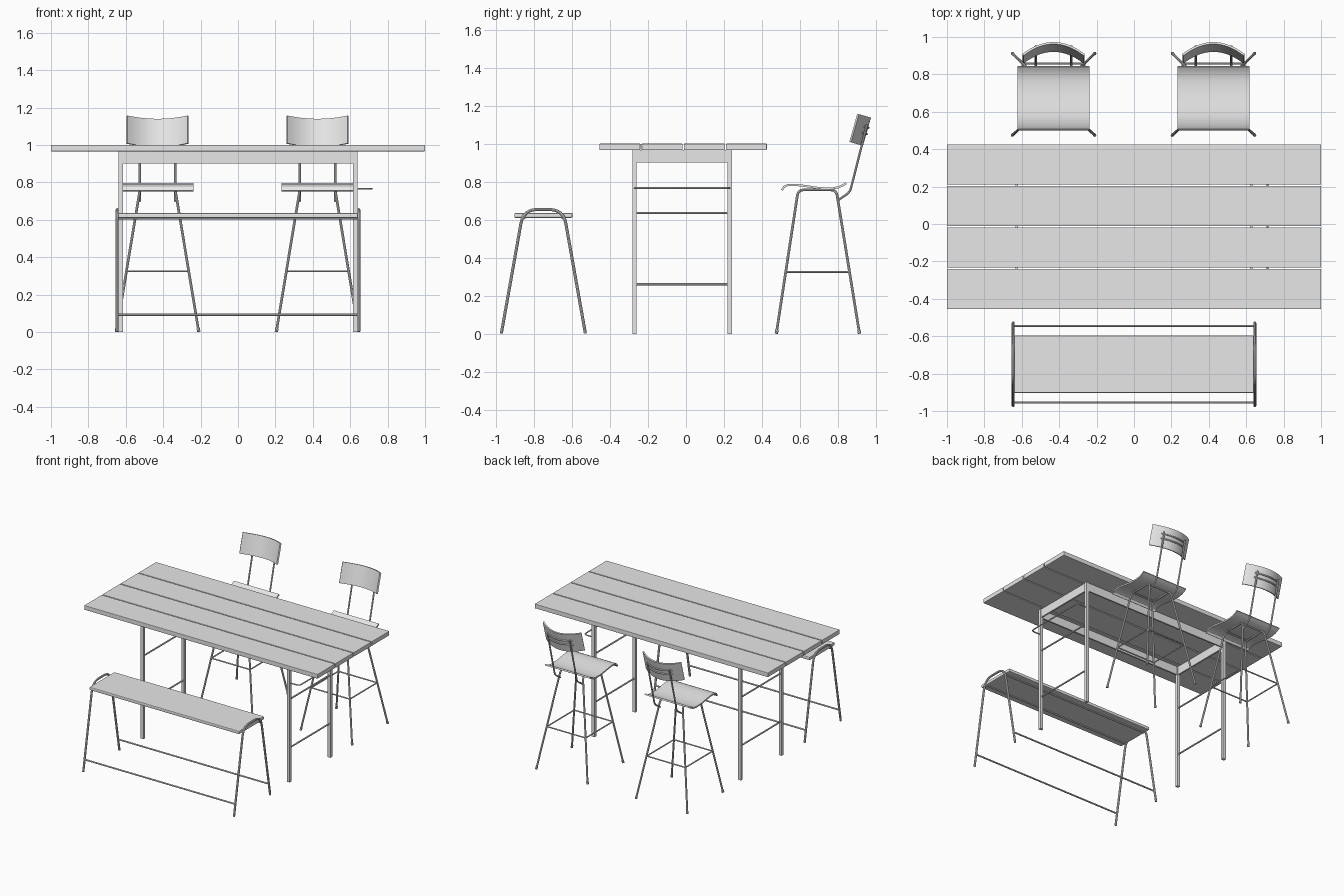
import bpy
import bmesh
import math
from mathutils import Vector

cube = bpy.data.objects.get("Cube")
if cube:
    bpy.data.objects.remove(cube, do_unlink=True)

grey = bpy.data.materials.new("light_grey")
grey.use_nodes = True
grey.diffuse_color = (0.8, 0.8, 0.8, 1)
grey.node_tree.nodes["Principled BSDF"].inputs["Base Color"].default_value = (0.8, 0.8, 0.8, 1)


def activate(obj):
    bpy.ops.object.select_all(action="DESELECT")
    obj.select_set(True)
    bpy.context.view_layer.objects.active = obj


def add_mesh(name, bm, smooth=False):
    mesh = bpy.data.meshes.new(name)
    bm.to_mesh(mesh)
    bm.free()
    mesh.materials.append(grey)
    obj = bpy.data.objects.new(name, mesh)
    bpy.context.collection.objects.link(obj)
    if smooth:
        activate(obj)
        bpy.ops.object.shade_smooth_by_angle()
    return obj


def box(name, low, high, bevel=0.0):
    low, high = Vector(low), Vector(high)
    bm = bmesh.new()
    bmesh.ops.create_cube(bm, size=1)
    for v in bm.verts:
        v.co = (low + high) / 2 + v.co * (high - low)
    obj = add_mesh(name, bm)
    if bevel:
        mod = obj.modifiers.new("edge_softening", "BEVEL")
        mod.width = bevel
        mod.segments = 2
    return obj


def fillet(points, radius, steps=6):
    """Round the inner corners of a path."""
    pts = [Vector(p) for p in points]
    path = [pts[0]]
    for a, b, c in zip(pts, pts[1:], pts[2:]):
        start = b + (a - b).normalized() * min(radius, (a - b).length * 0.49)
        end = b + (c - b).normalized() * min(radius, (c - b).length * 0.49)
        for i in range(steps + 1):
            t = i / steps
            path.append(start * (1 - t) ** 2 + b * 2 * t * (1 - t) + end * t * t)
    return path + [pts[-1]]


def tube(name, points, radius, corner=0.0):
    path = fillet(points, corner) if corner else points
    curve = bpy.data.curves.new(name, "CURVE")
    curve.dimensions = "3D"
    curve.bevel_depth = radius
    curve.bevel_resolution = 2
    curve.use_fill_caps = True
    spline = curve.splines.new("POLY")
    spline.points.add(len(path) - 1)
    for p, co in zip(spline.points, path):
        p.co = (*co, 1)
    curve.materials.append(grey)
    obj = bpy.data.objects.new(name, curve)
    bpy.context.collection.objects.link(obj)
    activate(obj)
    bpy.ops.object.convert(target="MESH")
    bpy.ops.object.shade_smooth_by_angle()
    return obj


def sheet(name, rows, thickness):
    """Curved panel through rows of points."""
    bm = bmesh.new()
    grid = [[bm.verts.new(p) for p in row] for row in rows]
    for r0, r1 in zip(grid, grid[1:]):
        for i in range(len(r0) - 1):
            bm.faces.new((r0[i], r0[i + 1], r1[i + 1], r1[i]))
    obj = add_mesh(name, bm, smooth=True)
    mod = obj.modifiers.new("thickness", "SOLIDIFY")
    mod.thickness = thickness
    mod.offset = 0
    activate(obj)
    bpy.ops.object.modifier_apply(modifier=mod.name)
    bpy.ops.object.shade_smooth_by_angle()
    return obj


# Table top: four planks with narrow gaps
FRONT, BACK, GAP = -0.455, 0.425, 0.007
pitch = (BACK - FRONT + GAP) / 4
for i in range(4):
    y = FRONT + i * pitch
    box(f"table_plank_{i + 1}", (-1, y, 0.966), (1, y + pitch - GAP, 1), 0.003)

# Table frame: legs, aprons and end rungs
LEG_Y = (-0.27, 0.23)
for side, sx in (("right", -1), ("left", 1)):
    x = sx * 0.627
    for depth, y in zip(("front", "back"), LEG_Y):
        box(f"table_leg_{depth}_{side}", (x - 0.012, y - 0.011, 0), (x + 0.012, y + 0.011, 0.966))
    box(f"table_end_apron_{side}", (x - 0.006, LEG_Y[0], 0.902), (x + 0.006, LEG_Y[1], 0.966))
    for level, z in (("lower", 0.26), ("upper", 0.635)):
        tube(f"table_{level}_rung_{side}", [(x, LEG_Y[0], z), (x, LEG_Y[1], z)], 0.006)
for depth, y in zip(("front", "back"), LEG_Y):
    box(f"table_long_apron_{depth}", (-0.625, y - 0.006, 0.902), (0.625, y + 0.006, 0.966))

# Hanging rail on the left end of the table
tube("hanging_rail", [(0.63, LEG_Y[0], 0.766), (0.714, LEG_Y[0], 0.766),
                      (0.714, LEG_Y[1], 0.766), (0.63, LEG_Y[1], 0.766)], 0.005, 0.03)

# Bench: seat, arched end frames, rails and stretchers
BENCH_Y = -0.75
box("bench_seat", (-0.642, BENCH_Y - 0.153, 0.61), (0.642, BENCH_Y + 0.153, 0.635), 0.006)
for side, sx in (("right", -1), ("left", 1)):
    x = sx * 0.646
    tube(f"bench_end_frame_{side}",
         [(x, BENCH_Y - 0.221, 0.002), (x, BENCH_Y - 0.105, 0.654),
          (x, BENCH_Y + 0.105, 0.654), (x, BENCH_Y + 0.221, 0.002)], 0.008, 0.075)
for depth, sy in (("front", -1), ("back", 1)):
    y = BENCH_Y + sy * 0.205
    tube(f"bench_stretcher_{depth}", [(-0.646, y, 0.092), (0.646, y, 0.092)], 0.006)
    y = BENCH_Y + sy * 0.1
    tube(f"bench_seat_rail_{depth}", [(-0.64, y, 0.608), (0.64, y, 0.608)], 0.006)


def build_stool(label, cx):
    # Bent leg frames, feet and back posts
    for side, sx in (("right", -1), ("left", 1)):
        top, foot = cx + sx * 0.095, cx + sx * 0.22
        tube(f"{label}_leg_frame_{side}",
             [(foot, 0.475, 0.002), (top, 0.59, 0.757), (top, 0.79, 0.757), (foot, 0.912, 0.002)],
             0.007, 0.03)
        for depth, y, dy in (("front", 0.475, 1), ("back", 0.912, -1)):
            tube(f"{label}_foot_{depth}_{side}",
                 [(foot, y, 0.002), (foot - sx * 0.003, y + dy * 0.003, 0.02)], 0.009)
        tube(f"{label}_back_post_{side}",
             [(top, 0.795, 0.70), (top, 0.862, 0.745), (top, 0.952, 1.10)], 0.006, 0.025)

    # Foot rail ring and seat cross bars
    w, y0, y1, z = 0.166, 0.525, 0.858, 0.325
    ring = [(cx - w, y0, z), (cx + w, y0, z), (cx + w, y1, z), (cx - w, y1, z)]
    for i, name in enumerate(("front", "left", "back", "right")):
        tube(f"{label}_foot_rail_{name}", [ring[i], ring[(i + 1) % 4]], 0.005)
    for name, y in (("front", 0.61), ("back", 0.77)):
        tube(f"{label}_seat_bar_{name}", [(cx - 0.095, y, 0.757), (cx + 0.095, y, 0.757)], 0.006)

    # Contoured seat
    profile = [(0.505, 0.755), (0.515, 0.772), (0.535, 0.782), (0.58, 0.783), (0.63, 0.777),
               (0.70, 0.766), (0.765, 0.764), (0.80, 0.77), (0.825, 0.781), (0.843, 0.792)]
    sheet(f"{label}_seat", [[(cx - 0.193, y, z), (cx + 0.193, y, z)] for y, z in profile], 0.011)

    # Curved, tilted backrest
    up, out = Vector((0, 0.042, 0.148)), Vector((0, 0.96, -0.27))

    def back_point(t, v, push=0.0):
        base = Vector((cx + t * 0.163, 0.863, 1.008))
        return base + up * v + out * (0.065 * (1 - t * t) + push)

    ts = [i / 8 - 1 for i in range(17)]
    sheet(f"{label}_backrest", [[back_point(t, v) for t in ts] for v in (0, 1)], 0.011)

    # Curved straps holding the backrest to the posts
    for name, v in (("lower", 0.42), ("upper", 0.64)):
        tube(f"{label}_back_strap_{name}", [back_point(t * 0.65, v, 0.009) for t in ts], 0.005)


build_stool("right_stool", -0.43)
build_stool("left_stool", 0.425)
